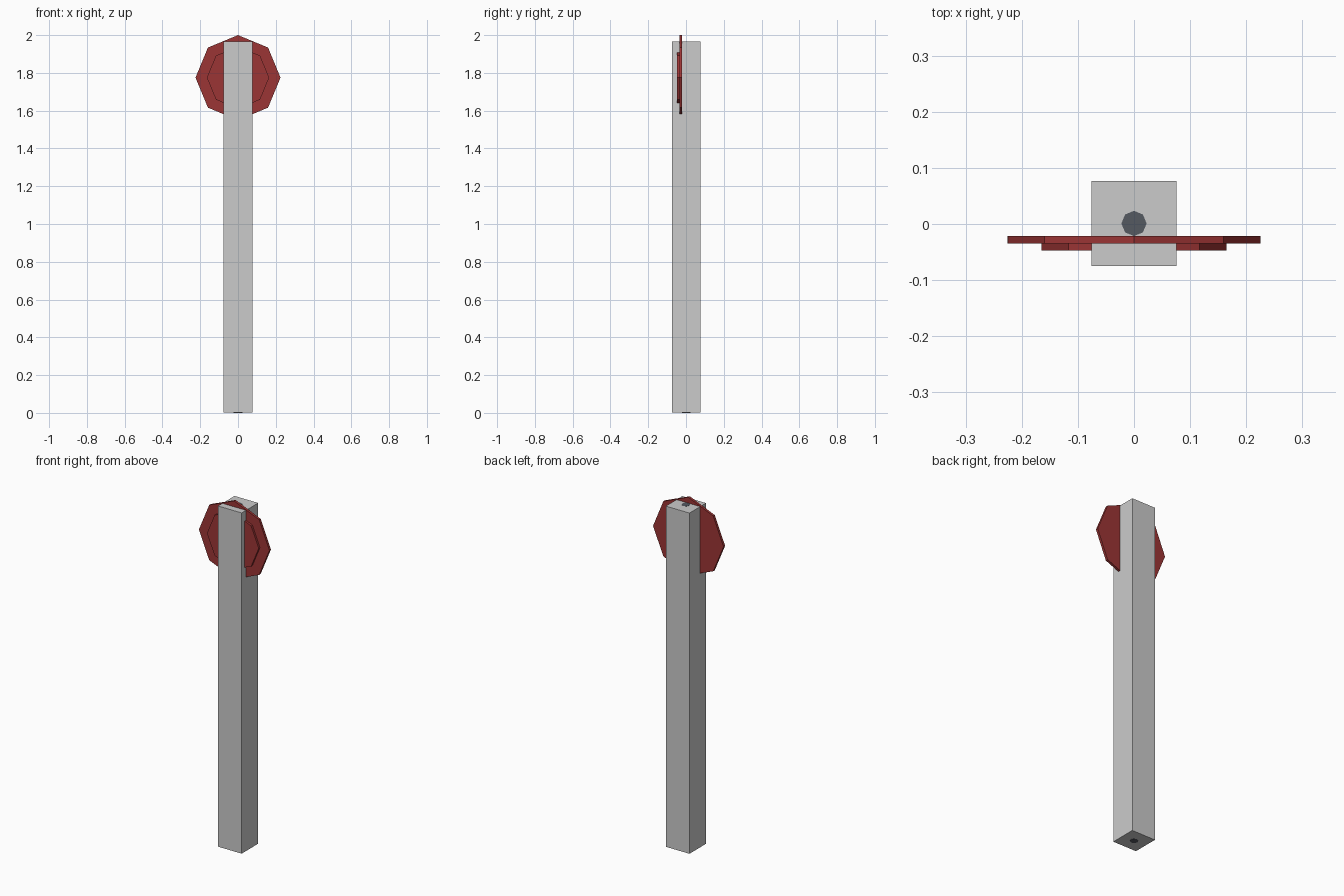
import bpy, math

if "Cube" in bpy.data.objects:
    bpy.data.objects.remove(bpy.data.objects["Cube"])

POST_TOP = 1.967
SIGN_Z = 1.775


def colour(name, rgb):
    m = bpy.data.materials.new(name)
    m.diffuse_color = (*rgb, 1)
    m.use_nodes = True
    m.node_tree.nodes["Principled BSDF"].inputs["Base Color"].default_value = m.diffuse_color
    return m


def octagon(name, radius, depth, loc, rot, mat):
    bpy.ops.mesh.primitive_cylinder_add(vertices=8, radius=radius, depth=depth,
                                        location=loc, rotation=rot)
    ob = bpy.context.object
    ob.name = name
    ob.data.materials.append(mat)
    return ob


def sign_layer(name, radius, y_back, y_front, mat):
    octagon(name, radius, y_back - y_front, (0, (y_back + y_front) / 2, SIGN_Z),
            (math.pi / 2, 0, 0), mat)


red = colour("sign_red", (0.33, 0.035, 0.035))
slate = colour("pole_slate", (0.09, 0.1, 0.12))

# Square outer casing
bpy.ops.mesh.primitive_cube_add(size=1, location=(0, 0.001, POST_TOP / 2))
casing = bpy.context.object
casing.name = "square_casing"
casing.scale = (0.151, 0.151, POST_TOP - 0.002)

# Thin eight-sided pole running through the casing
octagon("pole", 0.0225, POST_TOP, (0, 0.001, POST_TOP / 2), (0, 0, 0), slate)

# Octagonal sign plate with a smaller raised panel on its front
sign_layer("sign_plate", 0.225, -0.021, -0.035, red)
sign_layer("sign_panel", 0.165, -0.035, -0.047, red)
